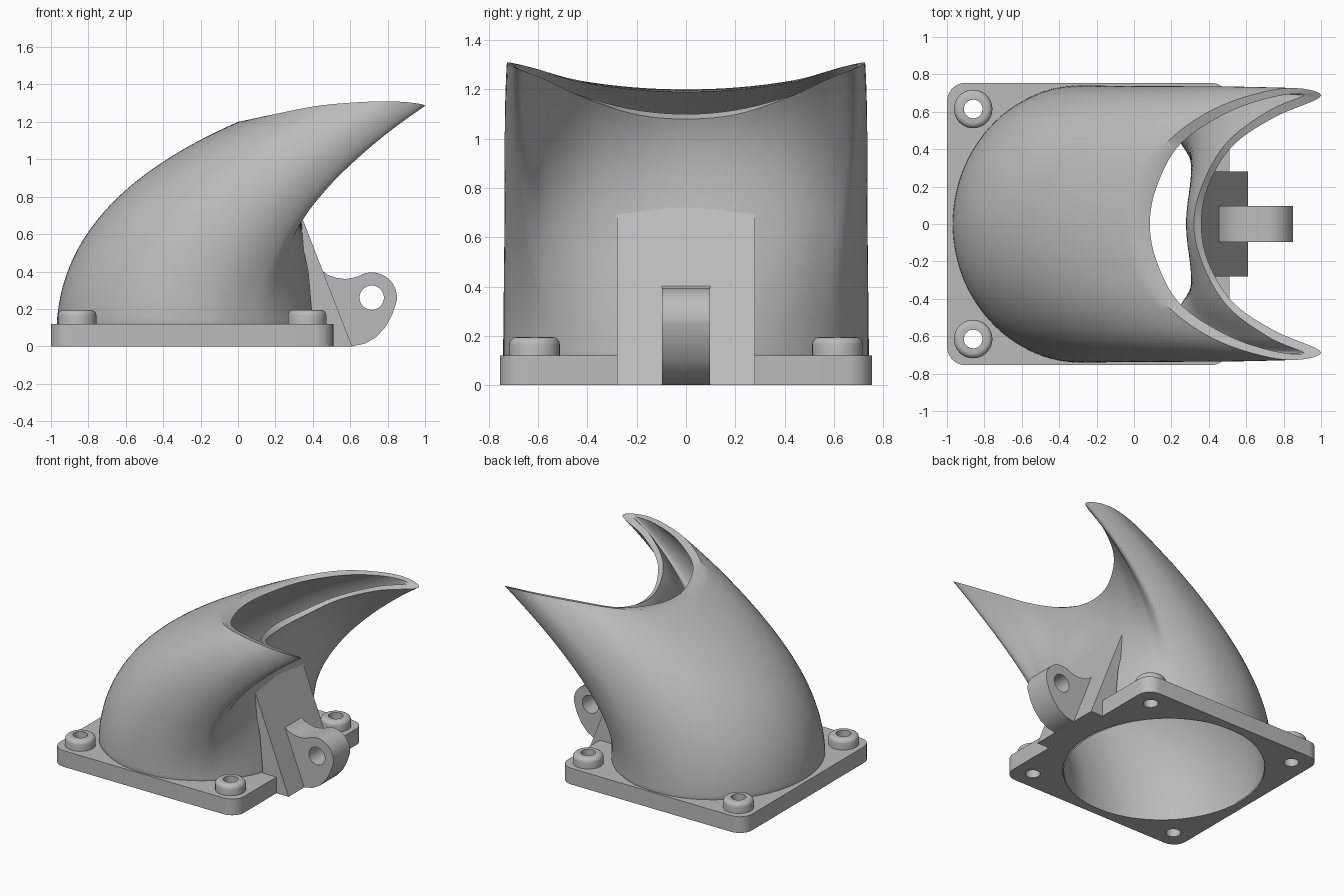
import bpy, bmesh
from math import sin, cos, pi, radians
from mathutils import Vector

if "Cube" in bpy.data.objects:
    bpy.data.objects.remove(bpy.data.objects["Cube"], do_unlink=True)

grey = bpy.data.materials.new("plain_grey")
grey.use_nodes = True
grey.diffuse_color = (0.5, 0.5, 0.5, 1)
grey.node_tree.nodes["Principled BSDF"].inputs["Base Color"].default_value = (0.5, 0.5, 0.5, 1)

CENTRE_X = -0.245
PLATE_TOP = 0.12
HOLE_R = 0.05
BOSSES = [(CENTRE_X + sx * 0.615, sy * 0.615) for sx in (-1, 1) for sy in (-1, 1)]


def finish(obj, angle=35):
    """Weld, fix normals, colour and shade a mesh object."""
    bm = bmesh.new()
    bm.from_mesh(obj.data)
    bmesh.ops.remove_doubles(bm, verts=bm.verts, dist=0.0002)
    bmesh.ops.recalc_face_normals(bm, faces=bm.faces)
    bm.to_mesh(obj.data)
    bm.free()
    obj.data.materials.clear()
    obj.data.materials.append(grey)
    bpy.ops.object.select_all(action='DESELECT')
    obj.select_set(True)
    bpy.context.view_layer.objects.active = obj
    bpy.ops.object.shade_smooth_by_angle(angle=radians(angle))


def circle(x, y, rx, ry=None, n=48):
    ry = ry or rx
    return [(x + rx * cos(2 * pi * i / n), y + ry * sin(2 * pi * i / n)) for i in range(n)]


def slab(name, outlines, depth, location, upright=False):
    """Filled outline with holes, extruded to a centred thickness."""
    cu = bpy.data.curves.new(name, 'CURVE')
    cu.dimensions = '2D'
    cu.fill_mode = 'BOTH'
    cu.extrude = depth / 2
    for pts in outlines:
        sp = cu.splines.new('POLY')
        sp.points.add(len(pts) - 1)
        for p, (x, y) in zip(sp.points, pts):
            p.co = (x, y, 0, 1)
        sp.use_cyclic_u = True
    obj = bpy.data.objects.new(name, cu)
    bpy.context.collection.objects.link(obj)
    bpy.ops.object.select_all(action='DESELECT')
    obj.select_set(True)
    bpy.context.view_layer.objects.active = obj
    bpy.ops.object.convert(target='MESH')
    obj = bpy.context.view_layer.objects.active
    obj.location = location
    if upright:
        obj.rotation_euler.x = pi / 2
    finish(obj)
    return obj


# Mounting plate: rounded square with duct opening and screw holes
half, corner = 0.755, 0.1
outline = []
for q, (sx, sy) in enumerate([(1, 1), (-1, 1), (-1, -1), (1, -1)]):
    for i in range(9):
        a = pi / 2 * (q + i / 8)
        outline.append((CENTRE_X + sx * (half - corner) + corner * cos(a),
                        sy * (half - corner) + corner * sin(a)))
opening = circle(-0.262, 0, 0.67, 0.69, 96)
slab("mounting_plate", [outline, opening] + [circle(x, y, HOLE_R, n=32) for x, y in BOSSES],
     PLATE_TOP, (0, 0, PLATE_TOP / 2))

# Screw bosses: lathed rings with rounded top edges
profile = [(HOLE_R, PLATE_TOP - 0.01), (0.103, PLATE_TOP - 0.01), (0.103, 0.165)]
profile += [(0.073 + 0.03 * cos(a), 0.165 + 0.03 * sin(a)) for a in (pi / 8, pi / 4, 3 * pi / 8, pi / 2)]
profile += [(HOLE_R, 0.195)]
for k, (bx, by) in enumerate(BOSSES):
    bm = bmesh.new()
    n = 40
    rings = [[bm.verts.new((bx + r * cos(2 * pi * i / n), by + r * sin(2 * pi * i / n), z))
              for i in range(n)] for r, z in profile]
    for a, b in zip(rings, rings[1:] + rings[:1]):
        for i in range(n):
            j = (i + 1) % n
            bm.faces.new((a[i], a[j], b[j], b[i]))
    me = bpy.data.meshes.new("screw_boss")
    bm.to_mesh(me)
    bm.free()
    boss = bpy.data.objects.new("screw_boss_%d" % (k + 1), me)
    bpy.context.collection.objects.link(boss)
    finish(boss)

# Duct meridians: base angle, outer rim point, inner rim point, end direction (x, z)
KEYS = [
    (180, (0, 0, 1.2), (.085, 0, 1.19), (.5, .22)),
    (155, (.05, .23, 1.21), (.125, .21, 1.2), (.5, .22)),
    (130, (.19, .45, 1.24), (.25, .43, 1.23), (.5, .24)),
    (105, (.46, .63, 1.29), (.5, .595, 1.28), (.5, .26)),
    (80, (.8, .725, 1.31), (.75, .68, 1.3), (.5, .3)),
    (60, (1, .685, 1.285), (.91, .69, 1.29), (.5, .335)),
    (45, (.75, .57, 1.24), (.72, .605, 1.25), (.38, .33)),
    (30, (.53, .42, 1.17), (.5, .44, 1.18), (.25, .3)),
    (15, (.4, .21, 1.1), (.37, .22, 1.12), (.15, .28)),
    (0, (.36, 0, 1.08), (.32, 0, 1.1), (.12, .28)),
]


def meridian(key, inner):
    """Four Bezier points running from the base ring up to the mouth."""
    a = radians(key[0])
    rx, ry, z0 = (0.66, 0.69, 0.0) if inner else (0.705, 0.745, 0.1)
    p0 = Vector((-0.265 + rx * cos(a), ry * sin(a), z0))
    p3 = Vector(key[2] if inner else key[1])
    dx, dz = key[3]
    c1 = Vector((p0.x - 0.02 * cos(a), p0.y, 0.55 - 0.1 * cos(a)))
    c2 = p3 - Vector((dx, 0, dz))
    c2.y += 0.02 * sin(a)
    return [p0, c1, c2, p3]


def spline(a, b, c, d, t):
    return 0.5 * (2 * b + (c - a) * t + (2 * a - 5 * b + 4 * c - d) * t * t
                  + (3 * b - a - 3 * c + d) * t ** 3)


def duct_rings(bm, inner, rows=28, sub=8):
    half_keys = [meridian(k, inner) for k in KEYS]
    mirrored = [[Vector((p.x, -p.y, p.z)) for p in m] for m in half_keys[-2:0:-1]]
    keys = half_keys + mirrored
    n = len(keys)
    cols = []
    for i in range(n):
        near = [keys[(i + o) % n] for o in (-1, 0, 1, 2)]
        for s in range(sub):
            cols.append([spline(*[m[c] for m in near], s / sub) for c in range(4)])
    rings = []
    for r in range(rows + 1):
        t = r / rows
        u = 1 - t
        rings.append([bm.verts.new(u ** 3 * p[0] + 3 * u * u * t * p[1]
                                   + 3 * u * t * t * p[2] + t ** 3 * p[3]) for p in cols])
    return rings


# Duct: outer and inner skins joined at the mouth and base
bm = bmesh.new()
outer = duct_rings(bm, False)
inner = duct_rings(bm, True)
loop = outer + inner[::-1]
count = len(outer[0])
for a, b in zip(loop, loop[1:] + loop[:1]):
    for i in range(count):
        j = (i + 1) % count
        bm.faces.new((a[i], a[j], b[j], b[i]))
me = bpy.data.meshes.new("curved_duct")
bm.to_mesh(me)
bm.free()
duct = bpy.data.objects.new("curved_duct", me)
bpy.context.collection.objects.link(duct)
finish(duct, 40)

# Wedge-shaped bracket on the wall
wedge = [(0.61, 0), (0.33, 0.72), (0.315, 0.68), (0.375, 0.4), (0.41, 0)]
slab("bracket_wedge", [wedge], 0.56, (0, 0, 0), upright=True)

# Hinge lug with pin hole
px, pz, pr = 0.715, 0.26, 0.135
lug = [(0.5, 0), (0.42, 0.42), (0.45, 0.405), (0.48, 0.382), (0.52, 0.367), (0.57, 0.36), (0.61, 0.365)]
lug += [(px + pr * cos(radians(a)), pz + pr * sin(radians(a))) for a in range(122, -10, -8)]
lug += [(0.825, 0.17), (0.79, 0.105), (0.74, 0.05), (0.68, 0.015), (0.61, 0)]
slab("hinge_lug", [lug, circle(px, pz, 0.065, n=40)], 0.195, (0, 0, 0), upright=True)
